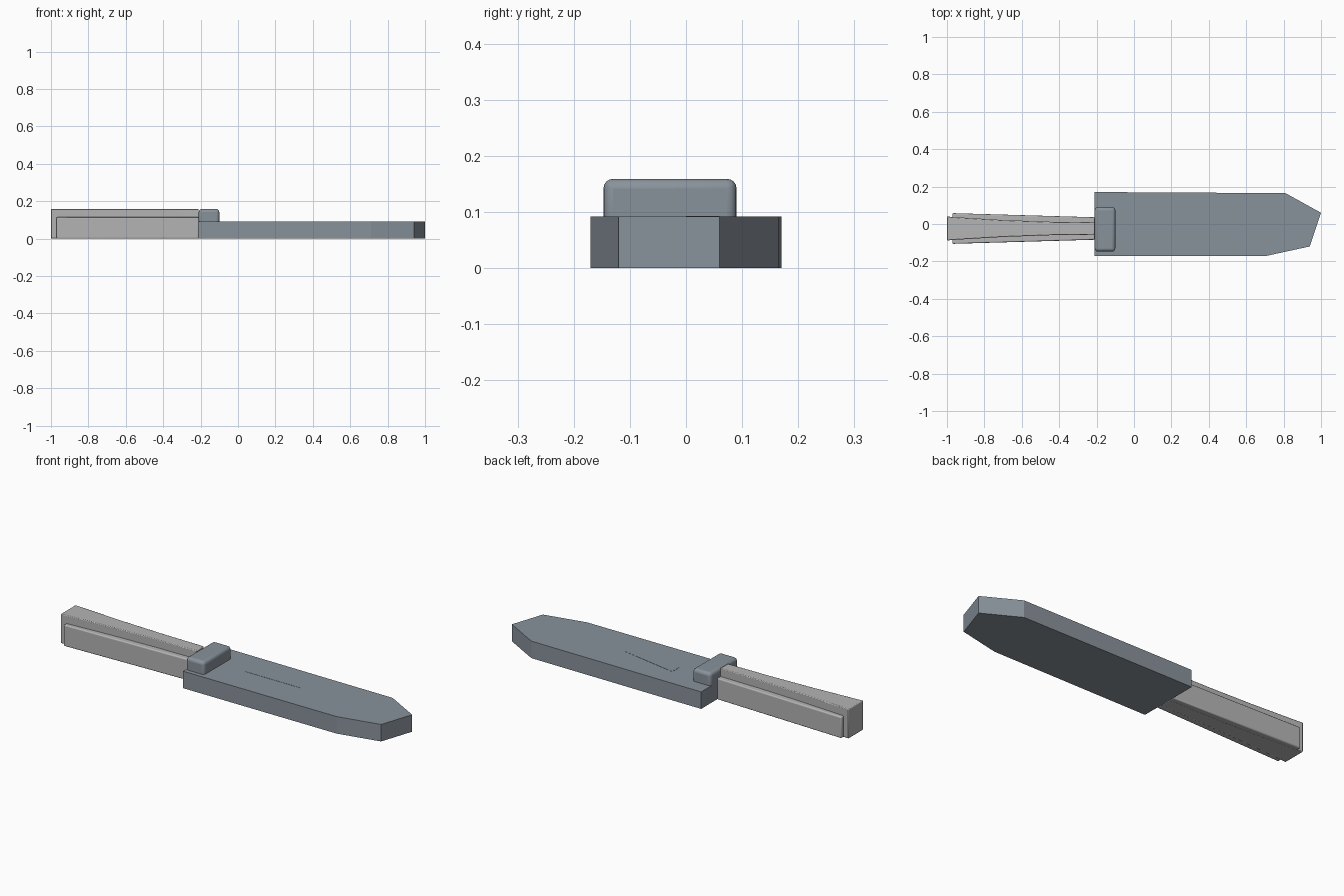
import bpy
import bmesh

if "Cube" in bpy.data.objects:
    bpy.data.objects.remove(bpy.data.objects["Cube"], do_unlink=True)


def material(name, rgb):
    mat = bpy.data.materials.new(name)
    mat.use_nodes = True
    mat.diffuse_color = (*rgb, 1)
    mat.node_tree.nodes["Principled BSDF"].inputs["Base Color"].default_value = (*rgb, 1)
    return mat


def prism(name, outline, bottom, top, mat, bevel=0.0, segments=3):
    """Extrude a plan outline upwards, optionally rounding its sharp edges."""
    bm = bmesh.new()
    base = bm.faces.new([bm.verts.new((x, y, bottom)) for x, y in outline])
    lid = bmesh.ops.extrude_face_region(bm, geom=[base])["geom"]
    for v in lid:
        if isinstance(v, bmesh.types.BMVert):
            v.co.z = top
    bmesh.ops.recalc_face_normals(bm, faces=bm.faces)
    mesh = bpy.data.meshes.new(name)
    bm.to_mesh(mesh)
    bm.free()
    obj = bpy.data.objects.new(name, mesh)
    bpy.context.collection.objects.link(obj)
    mesh.materials.append(mat)
    if bevel:
        mod = obj.modifiers.new("Rounded edges", 'BEVEL')
        mod.width = bevel
        mod.segments = segments
        mod.limit_method = 'ANGLE'
        bpy.ops.object.select_all(action='DESELECT')
        obj.select_set(True)
        bpy.context.view_layer.objects.active = obj
        bpy.ops.object.shade_smooth_by_angle()
    return obj


steel = material("blue grey", (0.25, 0.29, 0.33))
light = material("light grey", (0.46, 0.46, 0.46))

# Sheath: flat slab with a clipped, lopsided tip
sheath_top = 0.092
prism("sheath", [(-0.21, -0.17), (0.71, -0.17), (0.94, -0.12), (1.0, 0.06),
                 (0.81, 0.165), (-0.08, 0.17), (-0.21, 0.17)], 0, sheath_top, steel)

# Thin triangular mark on the sheath
prism("sheath_mark", [(0.04, 0), (0.37, 0), (0.04, 0.06)],
      sheath_top - 0.01, sheath_top + 0.001, steel)

# Guard: rounded block across the sheath mouth
prism("guard", [(-0.21, -0.147), (-0.10, -0.147), (-0.10, 0.09), (-0.21, 0.09)],
      0.05, 0.159, steel, 0.017, 4)

# Handle core: flares gently towards the butt
axis = -0.024
flare = [(-1.0, 0.064), (-0.95, 0.06), (-0.7, 0.045), (-0.45, 0.036), (-0.21, 0.033)]
core = [(x, axis - w) for x, w in flare] + [(x, axis + w) for x, w in reversed(flare)]
prism("handle_core", core, 0, 0.159, light, 0.004, 2)

# Handle scales: one lower strip on each side of the core
for side, label in ((1, "back"), (-1, "front")):
    inner = [(-0.97, 0.055)] + [(x, w - 0.006) for x, w in flare[2:]]
    outer = [(-0.21, 0.06), (-0.97, 0.082)]
    strip = [(x, axis + side * w) for x, w in inner + outer]
    prism("handle_scale_" + label, strip, 0, 0.115, light, 0.006, 3)
